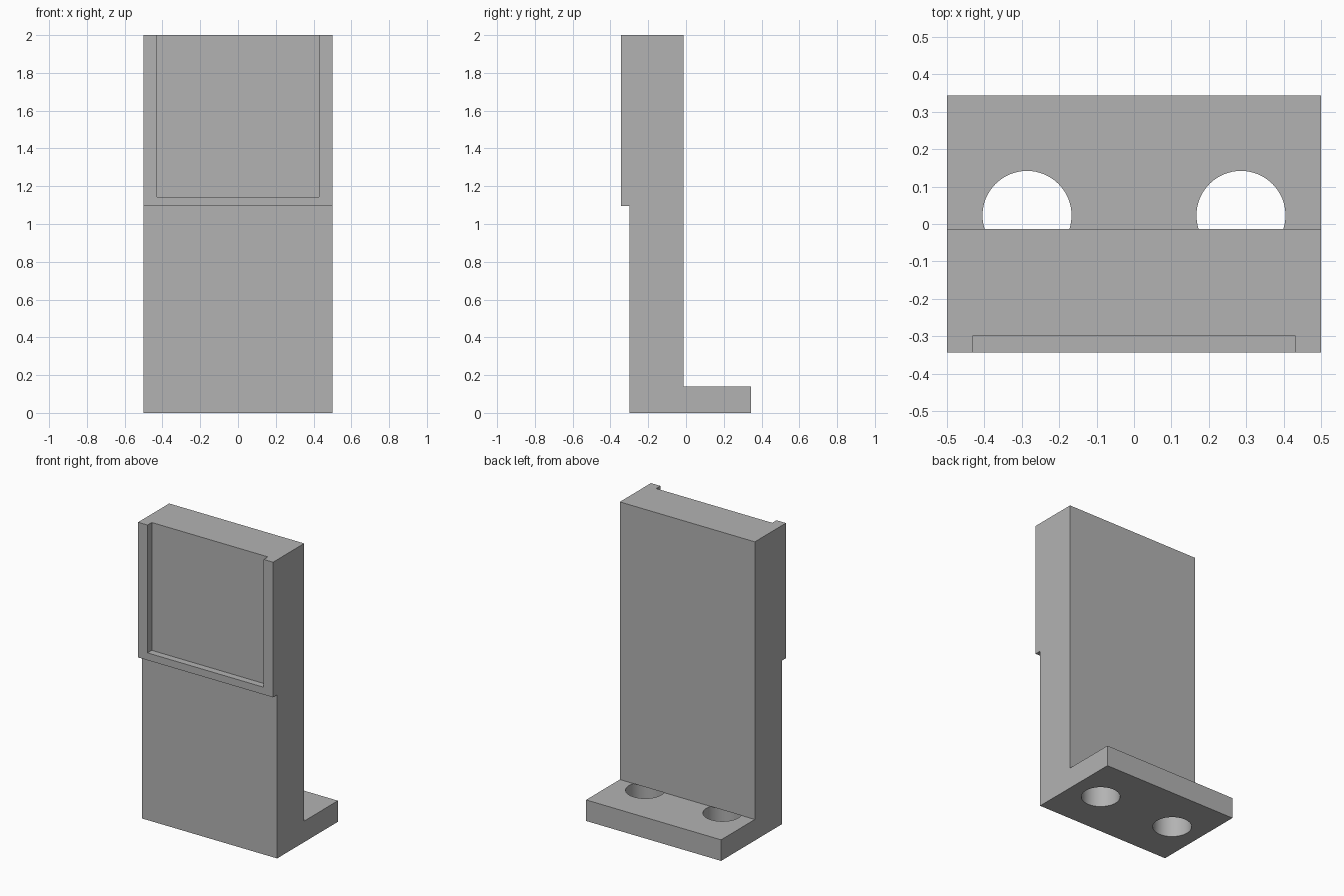
import bpy
import bmesh
import math
from mathutils import Matrix, Vector

cube = bpy.data.objects.get("Cube")
if cube:
    bpy.data.objects.remove(cube, do_unlink=True)

HALF_WIDTH, HALF_DEPTH = 0.5, 0.343
PLATE_TOP = 0.141

grey = bpy.data.materials.new("plain grey")
grey.use_nodes = True
colour = (0.45, 0.45, 0.45, 1)
grey.diffuse_color = colour
grey.node_tree.nodes["Principled BSDF"].inputs["Base Color"].default_value = colour


def finish(name, bm):
    bmesh.ops.recalc_face_normals(bm, faces=bm.faces)
    mesh = bpy.data.meshes.new(name)
    bm.to_mesh(mesh)
    bm.free()
    mesh.materials.append(grey)
    obj = bpy.data.objects.new(name, mesh)
    bpy.context.collection.objects.link(obj)
    return obj


def box(name, low, high):
    low, high = Vector(low), Vector(high)
    bm = bmesh.new()
    bmesh.ops.create_cube(bm, size=1)
    bmesh.ops.scale(bm, vec=high - low, verts=bm.verts)
    bmesh.ops.translate(bm, vec=(low + high) / 2, verts=bm.verts)
    return finish(name, bm)


def cylinder(name, x, y, radius, bottom, top):
    bm = bmesh.new()
    bmesh.ops.create_cone(bm, cap_ends=True, segments=64, radius1=radius,
                          radius2=radius, depth=top - bottom,
                          matrix=Matrix.Translation((x, y, (bottom + top) / 2)))
    return finish(name, bm)


# Bracket body: stepped L profile extruded across the width
profile = [(-0.30, 0), (HALF_DEPTH, 0), (HALF_DEPTH, PLATE_TOP),
           (-0.014, PLATE_TOP), (-0.014, 2), (-HALF_DEPTH, 2),
           (-HALF_DEPTH, 1.095), (-0.30, 1.095)]
bm = bmesh.new()
side = bm.faces.new([bm.verts.new((-HALF_WIDTH, y, z)) for y, z in profile])
swept = bmesh.ops.extrude_face_region(bm, geom=[side])["geom"]
bmesh.ops.translate(bm, vec=(2 * HALF_WIDTH, 0, 0),
                    verts=[v for v in swept if isinstance(v, bmesh.types.BMVert)])
bracket = finish("bracket", bm)

# Front recess, open at the top, and two holes that stop under the wall
cutters = [box("recess_cutter", (-0.43, -0.5, 1.144), (0.43, -0.298, 2.2))]
for label, x in (("right", -0.286), ("left", 0.286)):
    cutters.append(cylinder(label + "_hole_cutter", x, 0.023, 0.119, -0.2, PLATE_TOP))

bpy.context.view_layer.objects.active = bracket
bracket.select_set(True)
for cutter in cutters:
    mod = bracket.modifiers.new(cutter.name, "BOOLEAN")
    mod.operation = "DIFFERENCE"
    mod.solver = "EXACT"
    mod.object = cutter
    bpy.ops.object.modifier_apply(modifier=mod.name)
    bpy.data.objects.remove(cutter, do_unlink=True)

# Smooth hole walls, sharp edges elsewhere
bpy.ops.object.shade_smooth_by_angle(angle=math.radians(30))
